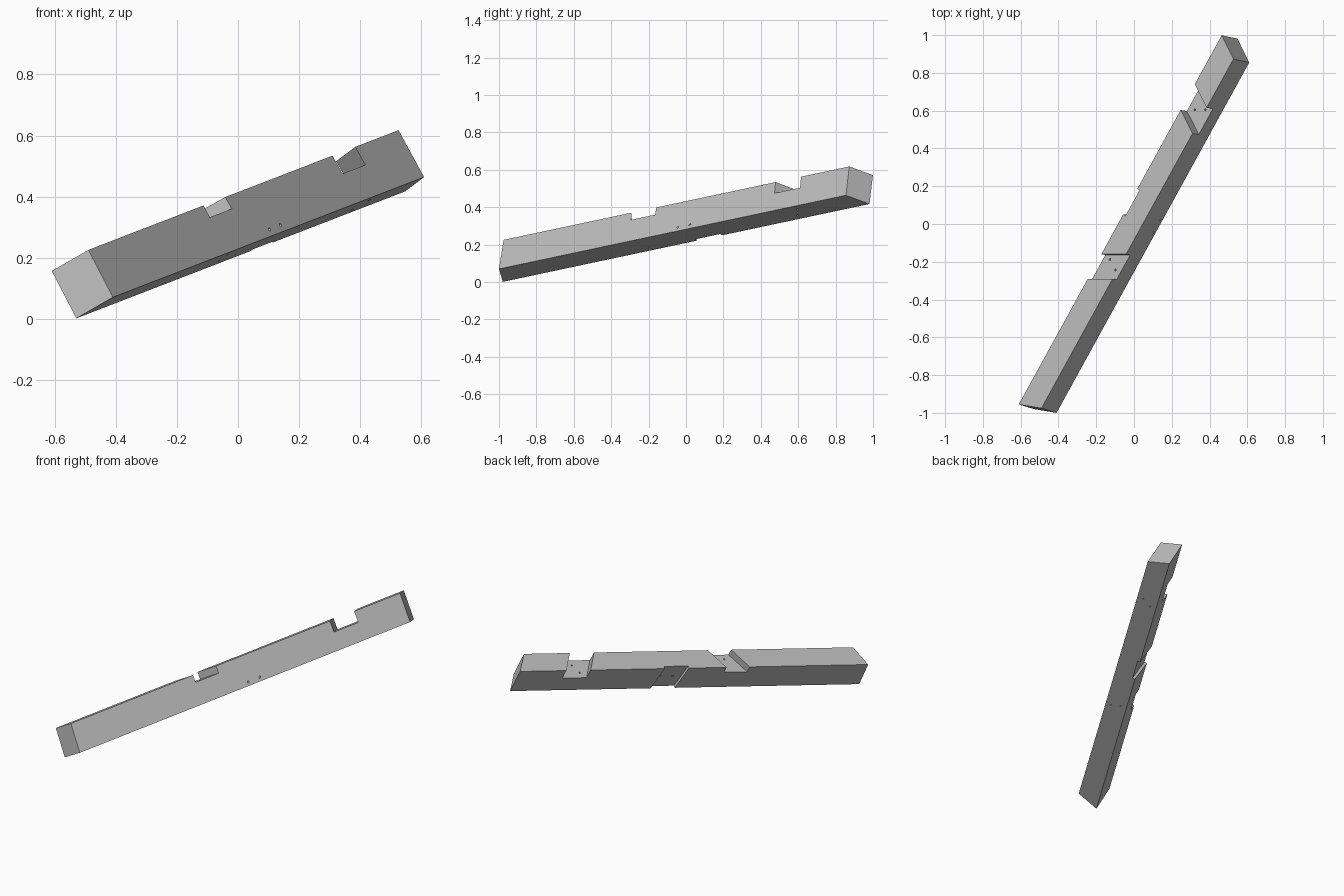
import bpy, bmesh
from mathutils import Vector, Matrix

if "Cube" in bpy.data.objects:
    bpy.data.objects.remove(bpy.data.objects["Cube"], do_unlink=True)

# Beam section, and the leaning frame: local axes are length, width, height
W, H = 0.13, 0.176
along = Vector((0.474, 0.862, 0.183)).normalized()
up = Vector((-0.487, 0.083, 0.869))
up = (up - along * up.dot(along)).normalized()
across = up.cross(along)
frame = Matrix((along, across, up)).transposed().to_4x4()
frame.translation = (-0.41, -1.0, 0.07)

grey = bpy.data.materials.new("timber_grey")
grey.use_nodes = True
colour = (0.5, 0.5, 0.5, 1)
grey.diffuse_color = colour
grey.node_tree.nodes["Principled BSDF"].inputs["Base Color"].default_value = colour


def make_object(name, bm):
    mesh = bpy.data.meshes.new(name)
    bm.to_mesh(mesh)
    bm.free()
    mesh.materials.append(grey)
    obj = bpy.data.objects.new(name, mesh)
    obj.matrix_world = frame
    bpy.context.collection.objects.link(obj)
    return obj


def block(name, start, end, width, height):
    """Box whose ends are skewed: each end is (position, slope over width, slope over height)."""
    bm = bmesh.new()
    bmesh.ops.create_cube(bm, size=2)
    for v in bm.verts:
        pos, slope_w, slope_h = end if v.co.x > 0 else start
        r, t = width[v.co.y > 0], height[v.co.z > 0]
        v.co = (pos + slope_w * r + slope_h * t, r, t)
    return make_object(name, bm)


def peg_hole(name, p, q, radius=0.005):
    """Thin cylinder from p to q, run on past both ends."""
    p, q = Vector(p), Vector(q)
    d = q - p
    bm = bmesh.new()
    turn = d.to_track_quat('Z', 'Y').to_matrix().to_4x4()
    bmesh.ops.create_cone(bm, cap_ends=True, segments=12, radius1=radius, radius2=radius,
                          depth=d.length * 1.5, matrix=Matrix.Translation((p + q) / 2) @ turn)
    return make_object(name, bm)


# Beam with mitred ends
beam = block("timber_beam", (0, -0.40, 0.065), (2.153, 0.546, 0.025), (0, W), (0, H))

# Two skewed housings in the top and a shallow one in the back
through = (-0.05, W + 0.05)
cutters = [
    block("lower_notch", (0.807, -0.58, 0), (0.958, -0.58, 0), through, (H - 0.044, H + 0.05)),
    block("upper_notch", (1.70, 0.53, 0), (1.858, 0.53, 0), through, (H - 0.068, H + 0.05)),
    block("back_notch", (1.15, 0, -0.13), (1.308, 0, -0.13), (W - 0.016, W + 0.05), (-0.05, H + 0.05)),
]

# Peg holes straight down through the top housings
for s, r in ((0.876, 0.093), (0.846, 0.034), (1.799, 0.093), (1.831, 0.038)):
    cutters.append(peg_hole("peg_hole", (s, r, 0), (s, r, H)))
# Slanting peg holes from the front to the back housing
for s in (1.107, 1.182):
    cutters.append(peg_hole("slant_hole", (s, 0, 0.023), (s + 0.087, W - 0.016, 0.087)))

bpy.context.view_layer.objects.active = beam
for cutter in cutters:
    cutter.hide_render = True
    mod = beam.modifiers.new(cutter.name, 'BOOLEAN')
    mod.operation = 'DIFFERENCE'
    mod.solver = 'EXACT'
    mod.object = cutter
    bpy.ops.object.modifier_apply(modifier=mod.name)
    bpy.data.objects.remove(cutter, do_unlink=True)
